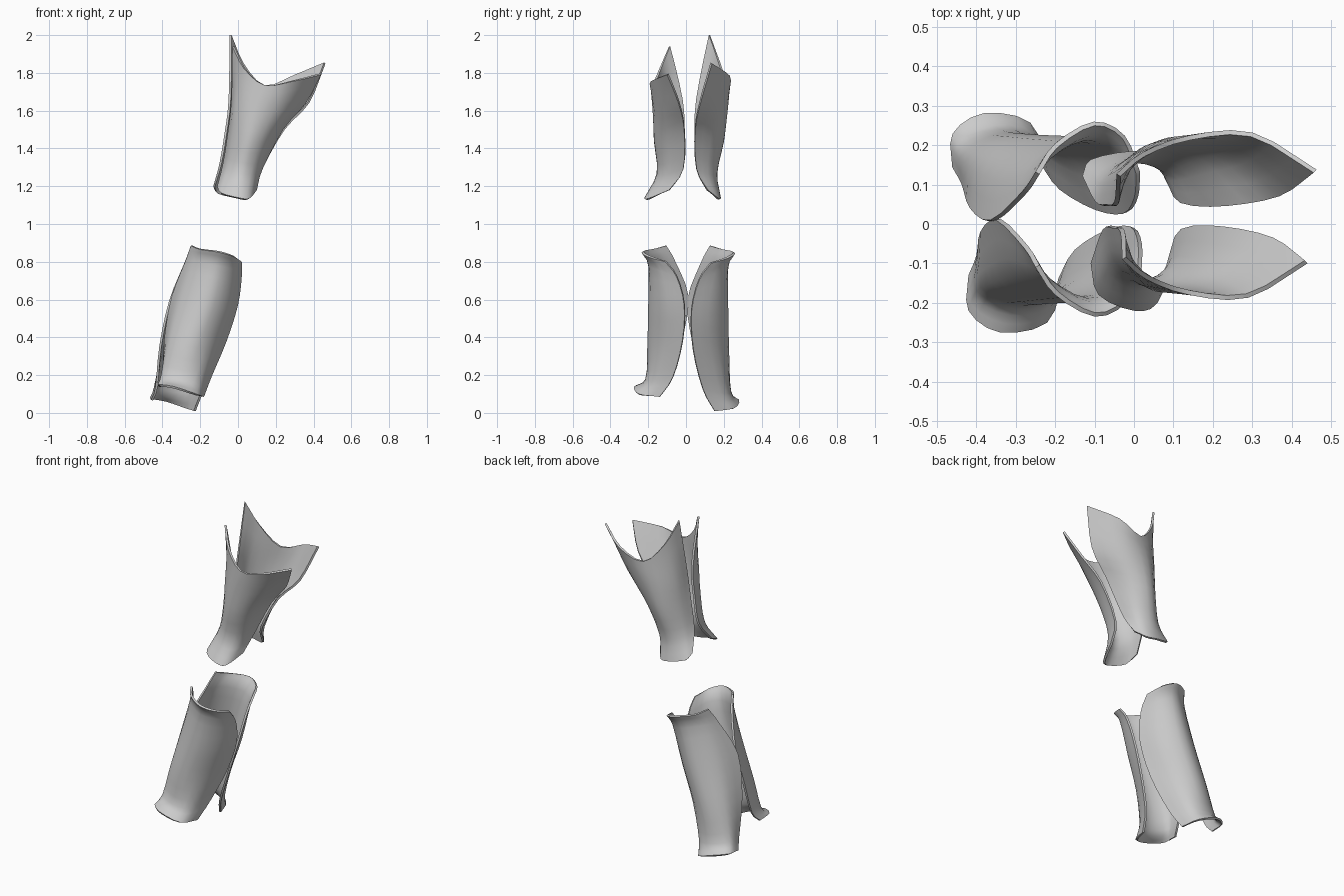
import bpy
from mathutils import Vector

if "Cube" in bpy.data.objects:
    bpy.data.objects.remove(bpy.data.objects["Cube"])

SUB = 3      # faces between neighbouring control points

# Control sections, top to bottom; each runs left edge -> bulge -> right edge
UPPER = [
    [(-.03, -.09, 1.94), (.03, -.14, 1.825), (.14, -.18, 1.735), (.29, -.187, 1.755), (.44, -.10, 1.79)],
    [(-.035, -.02, 1.66), (-.01, -.11, 1.64), (.09, -.175, 1.60), (.23, -.15, 1.60), (.36, -.04, 1.64)],
    [(-.055, -.01, 1.48), (-.03, -.10, 1.46), (.05, -.17, 1.44), (.15, -.13, 1.44), (.24, -.01, 1.50)],
    [(-.08, -.015, 1.32), (-.06, -.10, 1.29), (.01, -.155, 1.27), (.09, -.12, 1.26), (.13, -.015, 1.29)],
    [(-.11, -.10, 1.20), (-.09, -.18, 1.165), (.0, -.22, 1.14), (.06, -.20, 1.135), (.10, -.09, 1.18)],
]
LOWER = [
    [(-.25, -.11, .885), (-.20, -.18, .865), (-.10, -.235, .85), (-.02, -.20, .825), (.02, -.11, .80)],
    [(-.28, -.06, .80), (-.23, -.14, .80), (-.12, -.20, .78), (-.03, -.16, .76), (.02, -.05, .72)],
    [(-.35, .01, .62), (-.30, -.13, .60), (-.17, -.20, .57), (-.06, -.13, .55), (.0, -.01, .57)],
    [(-.39, -.02, .40), (-.36, -.15, .38), (-.25, -.205, .35), (-.14, -.15, .35), (-.06, -.02, .38)],
    [(-.40, -.08, .20), (-.40, -.17, .20), (-.30, -.215, .18), (-.20, -.19, .17), (-.14, -.07, .19)],
    [(-.42, -.13, .14), (-.42, -.22, .15), (-.34, -.275, .14), (-.22, -.25, .10), (-.18, -.14, .085)],
]


def spline(pts):
    """Smooth curve through all points (Catmull-Rom)."""
    p = [2 * pts[0] - pts[1]] + pts + [2 * pts[-1] - pts[-2]]
    out = []
    for i in range(1, len(p) - 2):
        a, b, c, d = p[i - 1:i + 3]
        for k in range(SUB):
            t = k / SUB
            out.append(.5 * (2 * b + (c - a) * t + (2 * a - 5 * b + 4 * c - d) * t * t
                             + (3 * b - a - 3 * c + d) * t ** 3))
    return out + [pts[-1]]


def plate(name, table, warp=None):
    """Thin curved shell lofted through the sections; warp gives the mirrored back half."""
    rows = [[Vector(warp(r, c, *p) if warp else p) for c, p in enumerate(row)]
            for r, row in enumerate(table)]
    rows = [spline(row) for row in rows]
    cols = [spline(list(col)) for col in zip(*rows)]
    n = len(cols[0])
    verts = [v for col in cols for v in col]
    faces = []
    for c in range(len(cols) - 1):
        for r in range(n - 1):
            a, b = c * n + r, (c + 1) * n + r
            f = (a, a + 1, b + 1, b)
            faces.append(f[::-1] if warp else f)
    me = bpy.data.meshes.new(name)
    me.from_pydata(verts, [], faces)
    ob = bpy.data.objects.new(name, me)
    bpy.context.collection.objects.link(ob)
    mod = ob.modifiers.new("thickness", 'SOLIDIFY')
    mod.thickness = .012
    mod.offset = -1
    bpy.context.view_layer.objects.active = ob
    ob.select_set(True)
    bpy.ops.object.modifier_apply(modifier=mod.name)
    bpy.ops.object.shade_smooth_by_angle(angle=.7)
    ob.select_set(False)


# Back halves: mirrored in y, slightly taller and shifted
UP_Y = [(.03, 1.08), (.035, 1.05), (.04, .95), (.045, .78), (.07, .52)]


def upper_back(r, c, x, y, z):
    shift, scale = UP_Y[r]
    lift = .03 * abs(c - 2) if r == 0 else 0
    return (x * 1.08 - .012, shift - scale * y, z + lift)


def lower_back(r, c, x, y, z):
    d = .885 - z
    return (x - .055 * d, .02 - y * (.95 if r == 5 else 1.02), .885 - d * 1.095)


plate("upper_front_plate", UPPER)
plate("upper_back_plate", UPPER, upper_back)
plate("lower_front_plate", LOWER)
plate("lower_back_plate", LOWER, lower_back)
